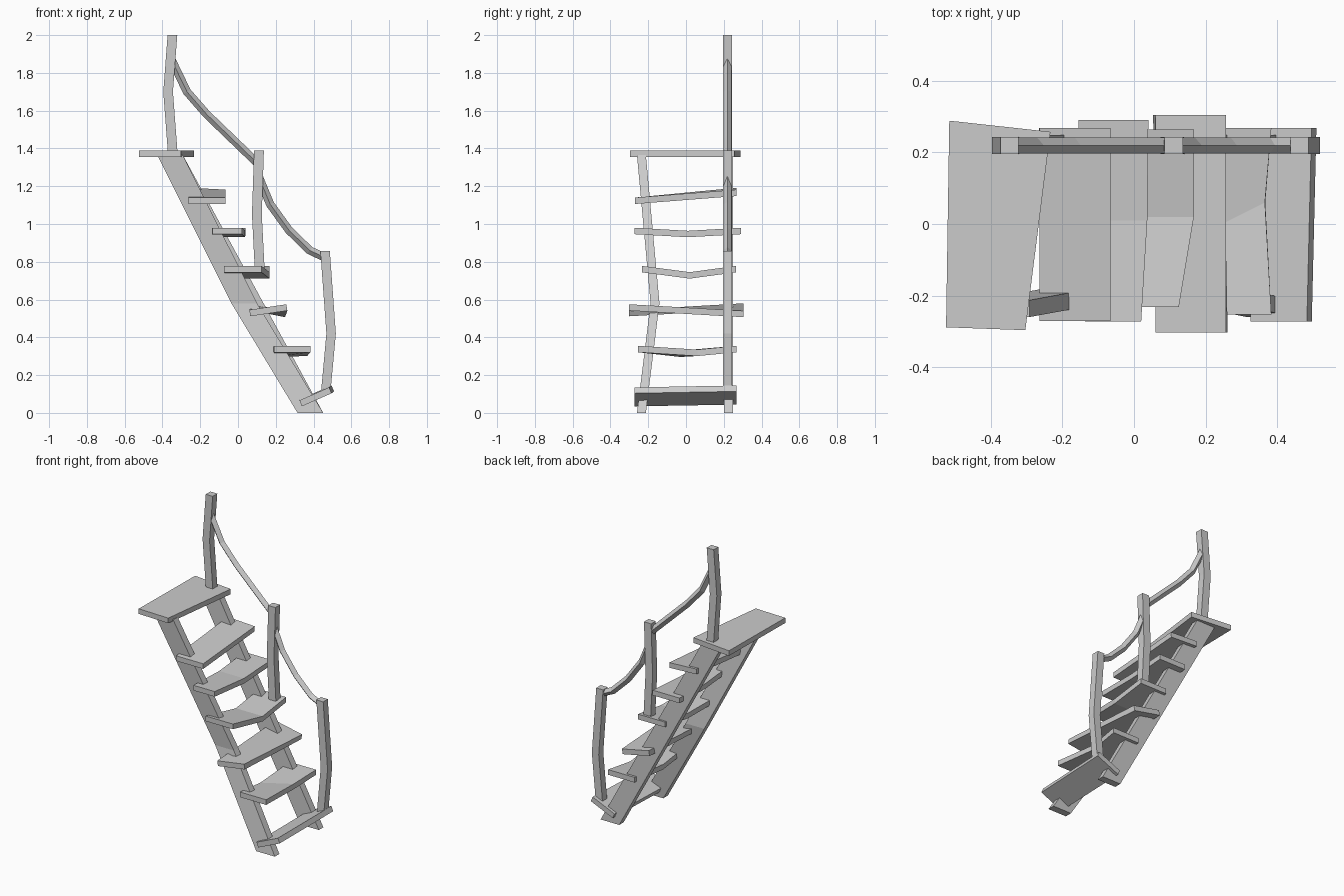
import bpy, bmesh
from mathutils import Vector


def loft(name, rings):
    """Join a series of four-point rings into a closed flat-shaded solid."""
    bm = bmesh.new()
    rows = [[bm.verts.new(p) for p in r] for r in rings]
    for a, b in zip(rows, rows[1:]):
        for i in range(4):
            j = (i + 1) % 4
            bm.faces.new((a[i], a[j], b[j], b[i]))
    bm.faces.new(rows[0][::-1])
    bm.faces.new(rows[-1])
    bmesh.ops.recalc_face_normals(bm, faces=bm.faces)
    me = bpy.data.meshes.new(name)
    bm.to_mesh(me)
    bm.free()
    ob = bpy.data.objects.new(name, me)
    bpy.context.collection.objects.link(ob)
    return ob


def slab(name, sections, t=0.034):
    """Plank from front to back; section = top left xyz + top right xyz."""
    rings = []
    for s in sections:
        l, r = Vector(s[:3]), Vector(s[3:])
        n = Vector((-(r.z - l.z), 0, r.x - l.x)).normalized() * t
        rings.append((l, r, r - n, l - n))
    loft(name, rings)


def column(name, points, wx, wy):
    """Vertical-ish beam with horizontal rectangular sections."""
    a, b = wx / 2, wy / 2
    loft(name, [[(x - a, y - b, z), (x + a, y - b, z), (x + a, y + b, z), (x - a, y + b, z)]
                for x, y, z in points])


def rail(name, path, y=0.219, r=0.022):
    """Diamond-section handrail along an xz path."""
    pts = [Vector((x, 0, z)) for x, z in path]
    rings = []
    for i, p in enumerate(pts):
        d = (pts[min(i + 1, len(pts) - 1)] - pts[max(i - 1, 0)]).normalized()
        n = Vector((-d.z, 0, d.x)) * r
        c = p + Vector((0, y, 0))
        w = Vector((0, r, 0))
        rings.append((c + n, c + w, c - n, c - w))
    loft(name, rings)


# side stringers: front one is bowed, back one is straight
column("front_stringer", [(0.383, -0.236, 0), (0.033, -0.164, 0.58), (-0.36, -0.236, 1.365)], 0.136, 0.047)
column("back_stringer", [(0.383, 0.224, 0), (-0.36, 0.224, 1.365)], 0.136, 0.047)

# top platform
slab("top_platform", [(-0.524, -0.288, 1.388, -0.303, -0.296, 1.388),
                      (-0.515, 0.288, 1.388, -0.233, 0.257, 1.388)])

# treads, from lowest to highest
treads = [
    [(0.325, -0.272, 0.066, 0.482, -0.272, 0.135),
     (0.335, 0.268, 0.075, 0.495, 0.268, 0.145)],
    [(0.19, -0.253, 0.355, 0.383, -0.253, 0.355),
     (0.185, -0.03, 0.33, 0.365, 0.06, 0.335),
     (0.19, 0.267, 0.355, 0.383, 0.267, 0.355)],
    [(0.06, -0.302, 0.545, 0.256, -0.302, 0.575),
     (0.06, 0.304, 0.58, 0.256, 0.304, 0.54)],
    [(-0.075, -0.232, 0.778, 0.125, -0.232, 0.778),
     (-0.03, 0.02, 0.745, 0.167, 0.02, 0.745),
     (-0.03, 0.264, 0.778, 0.167, 0.264, 0.778)],
    [(-0.136, -0.272, 0.98, 0.02, -0.272, 0.98),
     (-0.145, 0.01, 0.964, 0.037, 0.01, 0.964),
     (-0.155, 0.29, 0.98, 0.04, 0.29, 0.98)],
    [(-0.263, -0.27, 1.14, -0.065, -0.27, 1.14),
     (-0.263, 0.268, 1.192, -0.065, 0.268, 1.182)],
]
for i, t in enumerate(treads):
    slab(f"tread_{i + 1}", t)

# handrail posts, each slightly bent
Y = 0.219
column("lower_post", [(0.465, Y, 0.115), (0.493, Y, 0.42), (0.461, Y, 0.858)], 0.05, 0.048)
column("middle_post", [(0.115, Y, 0.755), (0.1, Y, 1.05), (0.111, Y, 1.388)], 0.052, 0.048)
column("upper_post", [(-0.345, Y, 1.37), (-0.37, Y, 1.7), (-0.347, Y, 2.0)], 0.051, 0.048)

# sagging handrails
rail("upper_handrail", [(-0.35, 1.865), (-0.27, 1.7), (-0.165, 1.58), (-0.03, 1.45), (0.1, 1.325)])
rail("lower_handrail", [(0.11, 1.25), (0.17, 1.105), (0.27, 0.967), (0.38, 0.86), (0.455, 0.825)])
